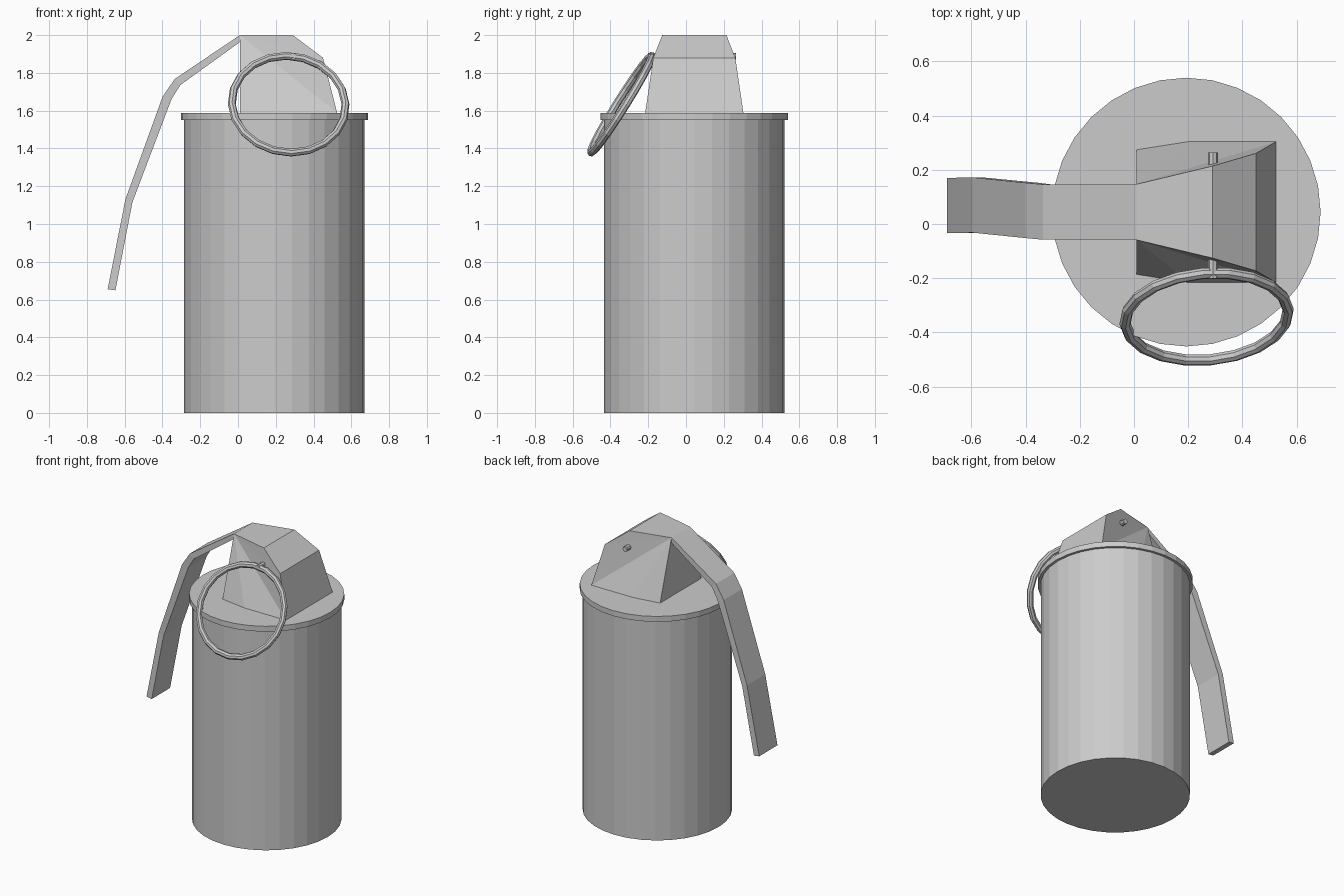
import bpy, bmesh, math

if "Cube" in bpy.data.objects:
    bpy.data.objects.remove(bpy.data.objects["Cube"])

CX, CY = 0.193, 0.044   # body axis


def make(name, verts, faces):
    me = bpy.data.meshes.new(name)
    me.from_pydata(verts, [], faces)
    bm = bmesh.new()
    bm.from_mesh(me)
    bmesh.ops.recalc_face_normals(bm, faces=bm.faces)
    bm.to_mesh(me)
    bm.free()
    ob = bpy.data.objects.new(name, me)
    bpy.context.collection.objects.link(ob)
    return ob


def cylinder(name, r, length, loc, sides, rot=(0, 0, 0)):
    bpy.ops.mesh.primitive_cylinder_add(vertices=sides, radius=r, depth=length,
                                        location=loc, rotation=rot)
    bpy.context.object.name = name


# canister and its rim
cylinder("canister_body", 0.478, 1.56, (CX, CY, 0.78), 32)
cylinder("canister_rim", 0.496, 0.038, (CX, CY, 1.569), 32)

# fuse head: x, z and half width around the profile
profile = [(0.01, 2.0, 0.103), (0.29, 2.0, 0.17), (0.45, 1.88, 0.217),
           (0.525, 1.588, 0.26), (0.2, 1.588, 0.26), (0.01, 1.588, 0.23)]
n = len(profile)
verts = [(x, CY + s * w, z) for s in (-1, 1) for x, z, w in profile]
faces = [(i, (i + 1) % n, (i + 1) % n + n, i + n) for i in range(n)]
for k in (0, n):
    faces += [(k, k + 1, k + 2), (k, k + 2, k + 3),
              (k, k + 3, k + 4), (k, k + 4, k + 5)]
make("fuse_head", verts, faces)

# safety lever: outer x, z, inner x, z and centre y at each bend
bends = [(0.01, 2.0, 0.01, 1.963, 0.044), (-0.336, 1.767, -0.305, 1.736, 0.044),
         (-0.40, 1.672, -0.352, 1.661, 0.050), (-0.596, 1.131, -0.559, 1.115, 0.07),
         (-0.69, 0.655, -0.649, 0.649, 0.068)]
verts, faces = [], []
for ox, oz, ix, iz, y in bends:
    a, b = y - 0.102, y + 0.102
    verts += [(ox, a, oz), (ox, b, oz), (ix, b, iz), (ix, a, iz)]
for i in range(len(bends) - 1):
    for j in range(4):
        k = (j + 1) % 4
        faces.append((4 * i + j, 4 * i + k, 4 * i + 4 + k, 4 * i + 4 + j))
faces += [(0, 1, 2, 3), (16, 17, 18, 19)]
make("safety_lever", verts, faces)

# pin through the head
cylinder("pin", 0.018, 0.465, (0.292, 0.031, 1.888), 8, (math.pi / 2, 0, 0))

# pull ring hanging from the pin
bpy.ops.mesh.primitive_torus_add(major_segments=20, minor_segments=8,
                                 major_radius=0.302, minor_radius=0.021,
                                 location=(0.268, -0.342, 1.634),
                                 rotation=(math.radians(58), 0, math.radians(5)))
bpy.context.object.name = "pull_ring"
